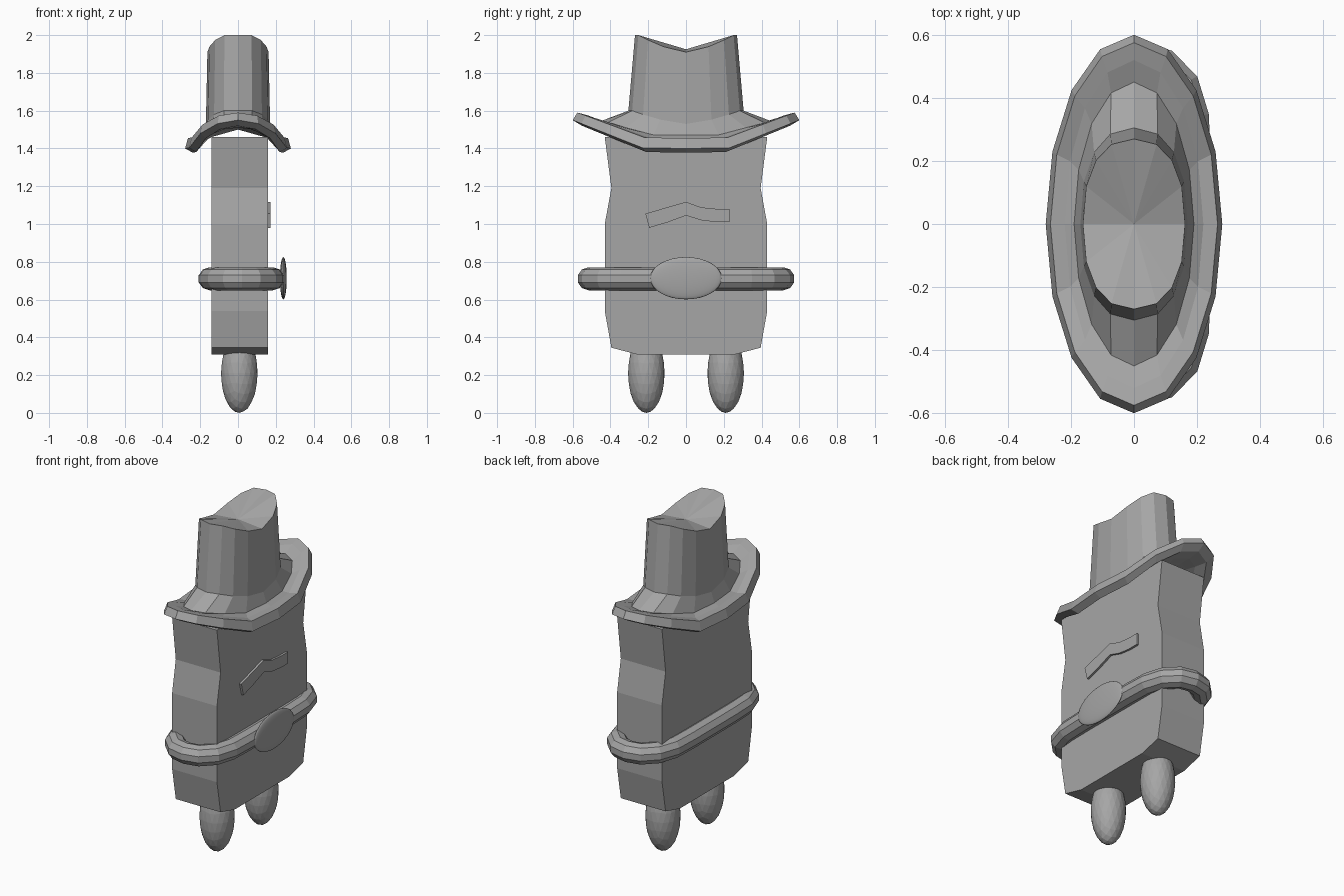
import bpy, bmesh, math
from mathutils import Vector

if "Cube" in bpy.data.objects:
    bpy.data.objects.remove(bpy.data.objects["Cube"])

grey = bpy.data.materials.new("plain grey")
grey.diffuse_color = (0.38, 0.38, 0.38, 1)
grey.use_nodes = True
grey.node_tree.nodes["Principled BSDF"].inputs["Base Color"].default_value = grey.diffuse_color


def finish(name, bm, smooth=False):
    bmesh.ops.recalc_face_normals(bm, faces=bm.faces)
    mesh = bpy.data.meshes.new(name)
    bm.to_mesh(mesh)
    bm.free()
    mesh.materials.append(grey)
    for p in mesh.polygons:
        p.use_smooth = smooth
    obj = bpy.data.objects.new(name, mesh)
    bpy.context.collection.objects.link(obj)
    return obj


def slab(name, outline, x0, x1):
    """Extrude a (y, z) outline along x."""
    bm = bmesh.new()
    face = bm.faces.new([bm.verts.new((x0, y, z)) for y, z in outline])
    ext = bmesh.ops.extrude_face_region(bm, geom=[face])["geom"]
    bmesh.ops.translate(bm, vec=(x1 - x0, 0, 0),
                        verts=[v for v in ext if isinstance(v, bmesh.types.BMVert)])
    return finish(name, bm)


def bridge(bm, a, b):
    n = len(a)
    for i in range(n):
        bm.faces.new((a[i], a[(i + 1) % n], b[(i + 1) % n], b[i]))


# Body: mirrored wavy outline
half = [(0.26, 0.31), (0.395, 0.345), (0.43, 0.54), (0.43, 1.0),
        (0.395, 1.19), (0.43, 1.46)]
slab("body", half + [(-y, z) for y, z in reversed(half)], -0.14, 0.16)

# Moustache: thin bent plate on the face side
slab("moustache", [(-0.215, 1.055), (0, 1.117), (0.08, 1.088), (0.16, 1.08), (0.23, 1.08),
                   (0.23, 1.01), (0.16, 1.01), (0.08, 1.02), (0, 1.045),
                   (-0.1, 1.008), (-0.195, 0.98)], 0.15, 0.173)

# Feet: egg shapes
for side, name in ((-1, "left_foot"), (1, "right_foot")):
    bm = bmesh.new()
    bmesh.ops.create_icosphere(bm, subdivisions=3, radius=1)
    for v in bm.verts:
        v.co = Vector((0.007 + v.co.x * 0.097, side * 0.21 + v.co.y * 0.097,
                       0.21 + v.co.z * 0.21))
    finish(name, bm)

# Belt: round tube swept around the body
path = [(0.185, 0), (0.185, 0.2), (0.18, 0.34), (0.15, 0.44), (0.09, 0.5), (0.02, 0.515),
        (-0.05, 0.5), (-0.11, 0.44), (-0.145, 0.34), (-0.15, 0.2), (-0.15, 0)]
path += [(x, -y) for x, y in reversed(path[1:-1])]
bm = bmesh.new()
rings = []
for i, (x, y) in enumerate(path):
    ax, ay = path[i - 1]
    bx, by = path[(i + 1) % len(path)]
    out = Vector((by - ay, ax - bx, 0)).normalized()
    rings.append([bm.verts.new(Vector((x, y, 0.71)) + 0.061 * (
        out * math.cos(t) + Vector((0, 0, 1)) * math.sin(t)))
        for t in (math.tau * (k + 0.5) / 10 for k in range(10))])
for i in range(len(rings)):
    bridge(bm, rings[i - 1], rings[i])
finish("belt", bm)

# Buckle: flattened ellipsoid
bm = bmesh.new()
bmesh.ops.create_uvsphere(bm, u_segments=32, v_segments=16, radius=1)
for v in bm.verts:
    v.co = Vector((0.24 + v.co.x * 0.018, v.co.y * 0.19, 0.713 + v.co.z * 0.112))
finish("buckle", bm, True)

# Hat: elliptical rings (rx, ry, z at sides, z at ends), underside to crown
hat = [(0.15, 0.41, 1.46, 1.51), (0.19, 0.47, 1.44, 1.51), (0.24, 0.55, 1.378, 1.52),
       (0.28, 0.60, 1.40, 1.55), (0.265, 0.575, 1.455, 1.59), (0.22, 0.52, 1.455, 1.575),
       (0.19, 0.45, 1.47, 1.545), (0.17, 0.305, 1.53, 1.60), (0.162, 0.27, 1.91, 2.0)]
bm = bmesh.new()
rings = []
for n, (rx, ry, z_side, z_end) in enumerate(hat):
    ring = []
    for k in range(16):
        c, s = math.cos(math.tau * k / 16), math.sin(math.tau * k / 16)
        crown = n >= 7
        lift = min(1, abs(s) / 0.92) ** 1.3 if crown else max(0, (abs(s) - 0.37) / 0.63)
        p = 0.85 if crown else 1
        ring.append(bm.verts.new((rx * math.copysign(abs(c) ** p, c),
                                  ry * math.copysign(abs(s) ** p, s),
                                  z_side + (z_end - z_side) * lift)))
    rings.append(ring)
for a, b in zip(rings, rings[1:]):
    bridge(bm, a, b)
for ring, z in ((rings[0], 1.5), (rings[-1], 1.925)):
    centre = bm.verts.new((0, 0, z))
    for k in range(16):
        bm.faces.new((ring[k], ring[(k + 1) % 16], centre))
finish("hat", bm)
